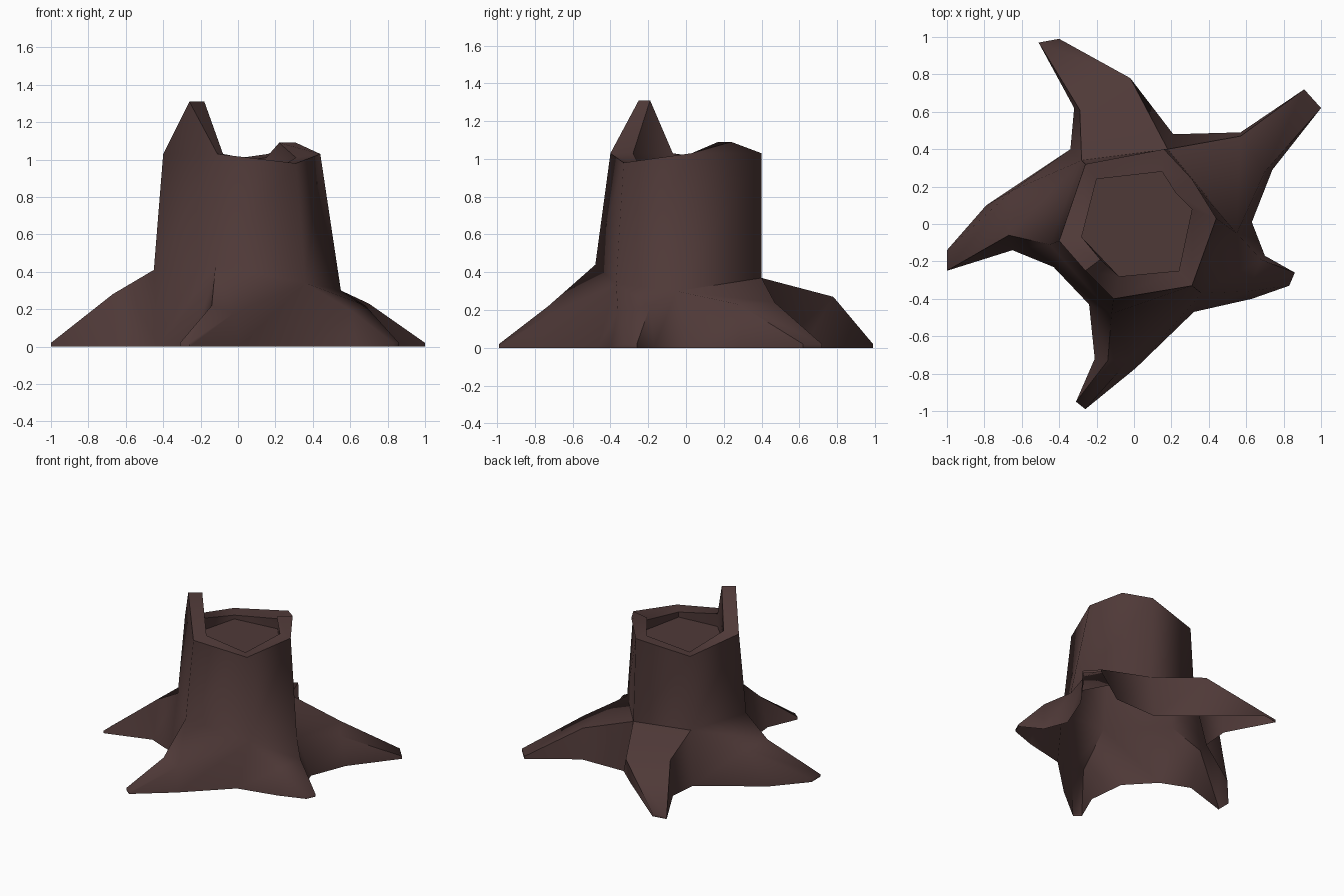
import bpy
import bmesh
from math import radians
from mathutils import Vector

cube = bpy.data.objects.get("Cube")
if cube:
    bpy.data.objects.remove(cube, do_unlink=True)

bark = bpy.data.materials.new("dark_brown_bark")
bark.use_nodes = True
bark_colour = (0.078, 0.041, 0.039, 1.0)
bark.diffuse_color = bark_colour
bark.node_tree.nodes["Principled BSDF"].inputs["Base Color"].default_value = bark_colour

bm = bmesh.new()


def verts(points):
    """Add a vertex for each point."""
    return [bm.verts.new(Vector(p)) for p in points]


def strip(first, second, closed=False):
    """Join two rows of vertices with quads."""
    count = len(first)
    for i in range(count if closed else count - 1):
        j = (i + 1) % count
        bm.faces.new((first[i], first[j], second[j], second[i]))


def ground(points, height=0.0):
    """Lift flat points to one height."""
    return [(x, y, height) for x, y in points]


# Six-sided trunk: outer rim, flare above the roots, and ground outline
rim = verts([(.16, .40, 1.03), (-.26, .32, .97), (-.40, -.09, 1.03),
             (-.11, -.40, 1.03), (.31, -.33, .98), (.44, .03, 1.03)])
flare = verts([(.18, .40, .37), (-.28, .34, .40), (-.45, -.11, .41),
               (-.12, -.48, .44), (.36, -.37, .34), (.55, -.05, .30)])
foot = verts(ground([(.21, .48), (-.34, .40), (-.43, -.23),
                     (-.24, -.43), (.32, -.47), (.63, .01)]))
strip(flare, rim, closed=True)

# Inner rim and the sunken top of the stump
inner_points = [(.15, .28, 1.01), (-.20, .24, .96), (-.28, -.07, 1.03),
                (-.08, -.28, 1.03), (.24, -.25, .97), (.31, .08, 1.01)]
inner = verts(inner_points)
floor = verts([(x, y, .93) for x, y, z in inner_points])
strip(inner, floor, closed=True)
bm.faces.new(floor)


def splinter(side, outer_tip, inner_tip):
    """Raise a broken point from one side of the rim."""
    a, b = side, (side + 1) % len(rim)
    out_v, in_v = verts([outer_tip, inner_tip])
    bm.faces.new((rim[a], rim[b], out_v))
    bm.faces.new((inner[b], inner[a], in_v))
    bm.faces.new((rim[a], out_v, in_v, inner[a]))
    bm.faces.new((out_v, rim[b], inner[b], in_v))


splinter(2, (-.26, -.25, 1.31), (-.18, -.19, 1.31))
splinter(5, (.31, .24, 1.09), (.22, .17, 1.09))

# Flat rim on the sides without a splinter
for a in (0, 1, 3, 4):
    b = a + 1
    bm.faces.new((rim[a], rim[b], inner[b], inner[a]))


def root(side, crest, knee, tip):
    """Grow a root from one trunk side: bent in the middle, flat at the tip.
    The crest is the upper pair of the bend and the knee its ground pair."""
    a, b = side, (side + 1) % len(flare)
    start = [foot[a], flare[a], flare[b], foot[b]]
    low_a, low_b = ground(knee)
    middle = verts([low_a, crest[0], crest[1], low_b])
    bottom_a, bottom_b = ground(tip)
    top_a, top_b = ground(tip, .02)
    end = verts([bottom_a, top_a, top_b, bottom_b])
    strip(start, middle)
    strip(middle, end)
    bm.faces.new(end)


# Back root
root(0, crest=[(-.02, .78, .27), (-.29, .61, .27)],
     knee=[(.05, .62), (-.32, .62)],
     tip=[(-.40, .99), (-.51, .97)])
# Root on the -x side
root(1, crest=[(-.65, .18, .29), (-.67, -.06, .28)],
     knee=[(-.79, .10), (-.65, -.14)],
     tip=[(-1, -.14), (-1, -.25)])
# Front root
root(3, crest=[(-.14, -.73, .22), (-.02, -.72, .18)],
     knee=[(-.21, -.72), (.01, -.77)],
     tip=[(-.31, -.95), (-.26, -.99)])
# Short root at the front on the +x side
root(4, crest=[(.61, -.36, .19), (.68, -.19, .22)],
     knee=[(.63, -.40), (.70, -.17)],
     tip=[(.83, -.33), (.86, -.26)])
# Long root at the back on the +x side
root(5, crest=[(.70, .28, .23), (.57, .47, .24)],
     knee=[(.74, .29), (.57, .49)],
     tip=[(1, .62), (.91, .72)])

# Bare side of the trunk, running straight to the ground
bm.faces.new((foot[2], foot[3], flare[3], flare[2]))

bmesh.ops.recalc_face_normals(bm, faces=bm.faces)
# The shell is open underneath, so make sure the sunken top faces up
bm.normal_update()
top_face = next(f for f in bm.faces if all(v in floor for v in f.verts))
if top_face.normal.z < 0:
    bmesh.ops.reverse_faces(bm, faces=bm.faces)

mesh = bpy.data.meshes.new("tree_stump")
bm.to_mesh(mesh)
bm.free()
mesh.materials.append(bark)
stump = bpy.data.objects.new("tree_stump", mesh)
bpy.context.collection.objects.link(stump)

# Rounded bark with crisp broken edges
bpy.ops.object.select_all(action="DESELECT")
stump.select_set(True)
bpy.context.view_layer.objects.active = stump
bpy.ops.object.shade_smooth_by_angle(angle=radians(70))
